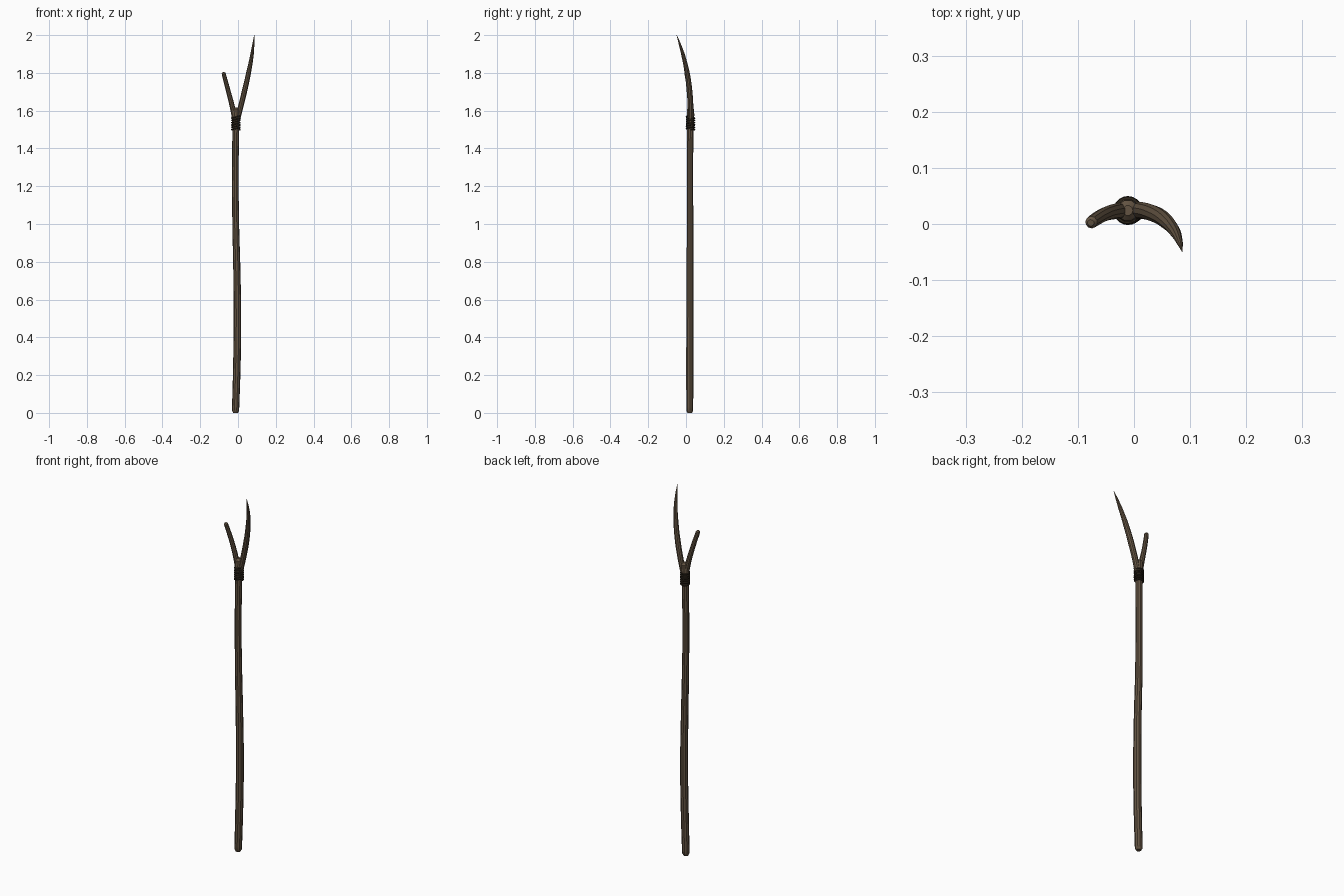
import bpy
from math import sin, cos, tau

cube = bpy.data.objects.get("Cube")
if cube:
    bpy.data.objects.remove(cube)


def material(name, rgb):
    mat = bpy.data.materials.new(name)
    mat.use_nodes = True
    mat.diffuse_color = (*rgb, 1)
    bsdf = mat.node_tree.nodes["Principled BSDF"]
    bsdf.inputs["Base Color"].default_value = (*rgb, 1)
    bsdf.inputs["Roughness"].default_value = 0.9
    return mat


wood = material("brown wood", (0.125, 0.088, 0.055))
cord = material("dark cord", (0.022, 0.016, 0.009))


def tube(name, points, mat, smooth_path=True, sides=3, steps=6):
    """Round tube through (x, y, z, radius) points, turned into a mesh."""
    curve = bpy.data.curves.new(name, "CURVE")
    curve.dimensions = "3D"
    curve.bevel_depth = 1
    curve.bevel_resolution = sides
    curve.resolution_u = steps
    curve.use_fill_caps = True
    spline = curve.splines.new("BEZIER" if smooth_path else "POLY")
    knots = spline.bezier_points if smooth_path else spline.points
    knots.add(len(points) - 1)
    for knot, (x, y, z, r) in zip(knots, points):
        knot.co = (x, y, z) if smooth_path else (x, y, z, 1)
        knot.radius = r
        if smooth_path:
            knot.handle_left_type = knot.handle_right_type = "AUTO"
    obj = bpy.data.objects.new(name, curve)
    bpy.context.collection.objects.link(obj)
    bpy.ops.object.select_all(action="DESELECT")
    obj.select_set(True)
    bpy.context.view_layer.objects.active = obj
    bpy.ops.object.convert(target="MESH")
    obj = bpy.context.object
    obj.data.materials.clear()
    obj.data.materials.append(mat)
    bpy.ops.object.shade_smooth_by_angle()
    return obj


# Slightly crooked shaft with worn ends
tube("shaft", [
    (-0.013, 0.02, 0, 0.013), (-0.013, 0.02, 0.012, 0.019),
    (-0.006, 0.02, 0.25, 0.02), (-0.003, 0.021, 0.5, 0.02),
    (-0.006, 0.021, 0.75, 0.019), (-0.012, 0.022, 1.0, 0.018),
    (-0.014, 0.021, 1.25, 0.017), (-0.012, 0.023, 1.5, 0.018),
    (-0.011, 0.024, 1.58, 0.021), (-0.011, 0.024, 1.608, 0.019),
    (-0.011, 0.024, 1.618, 0.009)], wood)

# Long, pointed prong curving forward
tube("left_prong", [
    (-0.006, 0.024, 1.54, 0.015), (0.014, 0.024, 1.62, 0.015),
    (0.036, 0.018, 1.71, 0.015), (0.056, 0.006, 1.8, 0.0135),
    (0.073, -0.014, 1.89, 0.01), (0.081, -0.032, 1.95, 0.006),
    (0.086, -0.049, 2.0, 0.0008)], wood)

# Short, blunt prong
tube("right_prong", [
    (-0.014, 0.024, 1.54, 0.015), (-0.03, 0.023, 1.62, 0.014),
    (-0.053, 0.017, 1.71, 0.0125), (-0.076, 0.003, 1.797, 0.011),
    (-0.077, 0.002, 1.803, 0.006)], wood)

# Cord wound around the fork
turns, per_turn = 6, 20
helix = []
for i in range(turns * per_turn + 1):
    a = tau * i / per_turn
    helix.append((-0.011 + 0.021 * cos(a), 0.024 + 0.021 * sin(a),
                  1.497 + 0.073 * i / (turns * per_turn) + 0.003 * cos(a), 0.0048))
tube("cord_wrap", helix, cord, smooth_path=False, sides=1)
